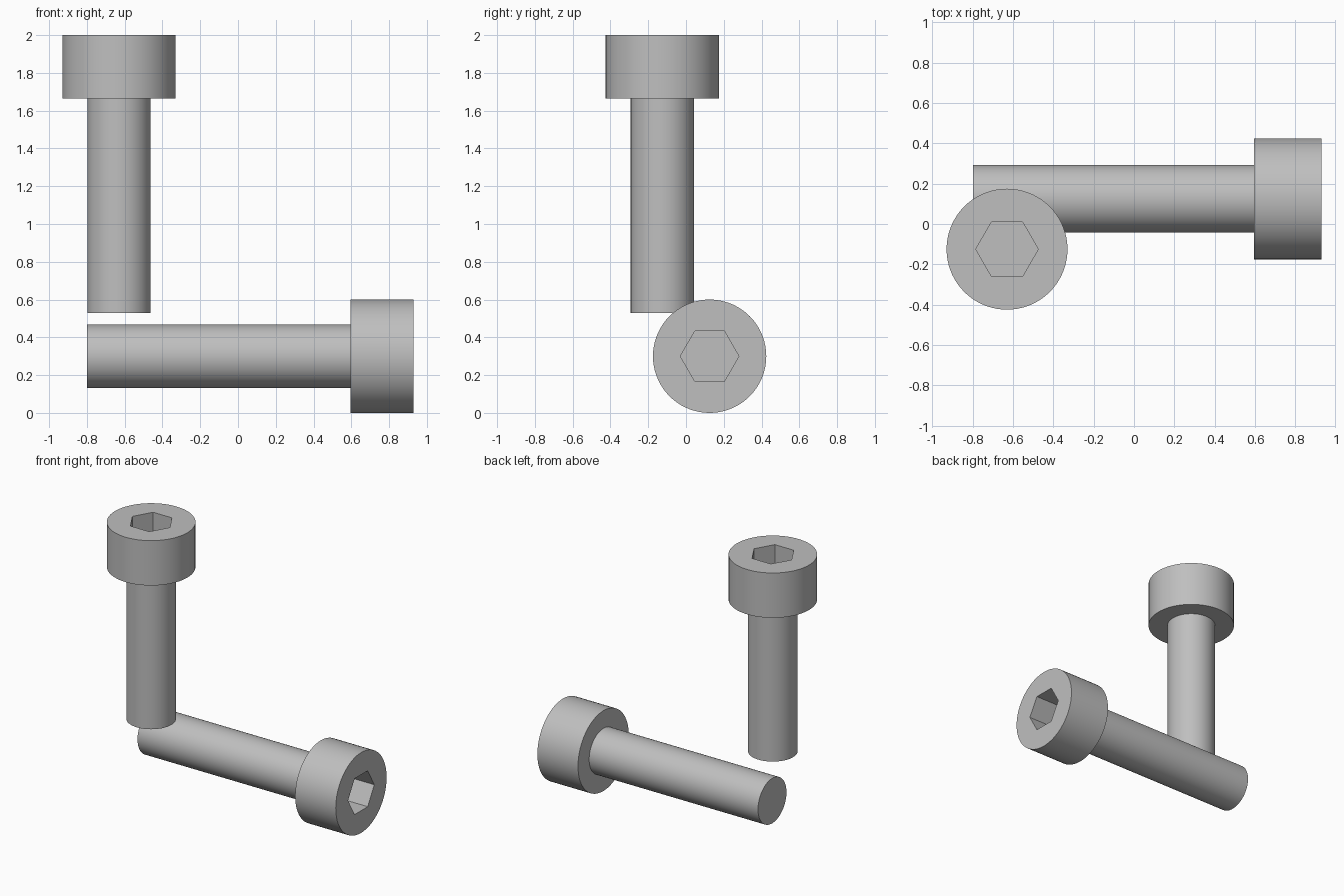
import bpy, bmesh, math
from mathutils import Matrix

cube = bpy.data.objects.get("Cube")
if cube:
    bpy.data.objects.remove(cube, do_unlink=True)

steel = bpy.data.materials.new("grey steel")
steel.use_nodes = True
GREY = (0.52, 0.52, 0.52, 1)
steel.diffuse_color = GREY
steel.node_tree.nodes["Principled BSDF"].inputs["Base Color"].default_value = GREY

SIDES = 72
SHAFT_R, HEAD_R, HEX_R = 0.168, 0.30, 0.155
HEAD_H, SOCKET_DEPTH = 0.335, 0.2


def ring(bm, radius, z, sides):
    """Closed loop of edges around the z axis."""
    verts = [bm.verts.new((radius * math.cos(2 * math.pi * i / sides),
                           radius * math.sin(2 * math.pi * i / sides), z))
             for i in range(sides)]
    return [bm.edges.new((verts[i - 1], verts[i])) for i in range(sides)]


def cap(bm, edges):
    bmesh.ops.edgeloop_fill(bm, edges=edges)


def socket_screw(name, shaft_length, matrix):
    """Screw with the underside of the head at z = 0 and the shaft below."""
    bm = bmesh.new()
    # Outside, from the shaft tip up to the rim of the head
    outline = [(SHAFT_R, -shaft_length), (SHAFT_R, 0), (HEAD_R, 0), (HEAD_R, HEAD_H)]
    outer = [ring(bm, r, z, SIDES) for r, z in outline]
    for a, b in zip(outer, outer[1:]):
        bmesh.ops.bridge_loops(bm, edges=a + b)
    cap(bm, outer[0])
    # Hexagonal socket and the flat face around it
    mouth = ring(bm, HEX_R, HEAD_H, 6)
    floor = ring(bm, HEX_R, HEAD_H - SOCKET_DEPTH, 6)
    bmesh.ops.bridge_loops(bm, edges=mouth + floor)
    cap(bm, floor)
    bmesh.ops.triangle_fill(bm, edges=outer[-1] + mouth, use_beauty=True)
    bmesh.ops.recalc_face_normals(bm, faces=bm.faces)
    bm.transform(matrix)

    mesh = bpy.data.meshes.new(name)
    bm.to_mesh(mesh)
    bm.free()
    mesh.materials.append(steel)
    obj = bpy.data.objects.new(name, mesh)
    bpy.context.collection.objects.link(obj)
    bpy.ops.object.select_all(action='DESELECT')
    obj.select_set(True)
    bpy.context.view_layer.objects.active = obj
    bpy.ops.object.shade_smooth_by_angle(angle=math.radians(30))
    return obj


# Upright screw
socket_screw("upright_screw", 1.135, Matrix.Translation((-0.63, -0.125, 1.665)))

# Lying screw, head towards +x, with socket corners along y
lay_down = Matrix.Rotation(math.pi / 2, 4, 'Y') @ Matrix.Rotation(math.pi / 2, 4, 'Z')
socket_screw("lying_screw", 1.395,
             Matrix.Translation((0.595, 0.125, 0.30)) @ lay_down)
